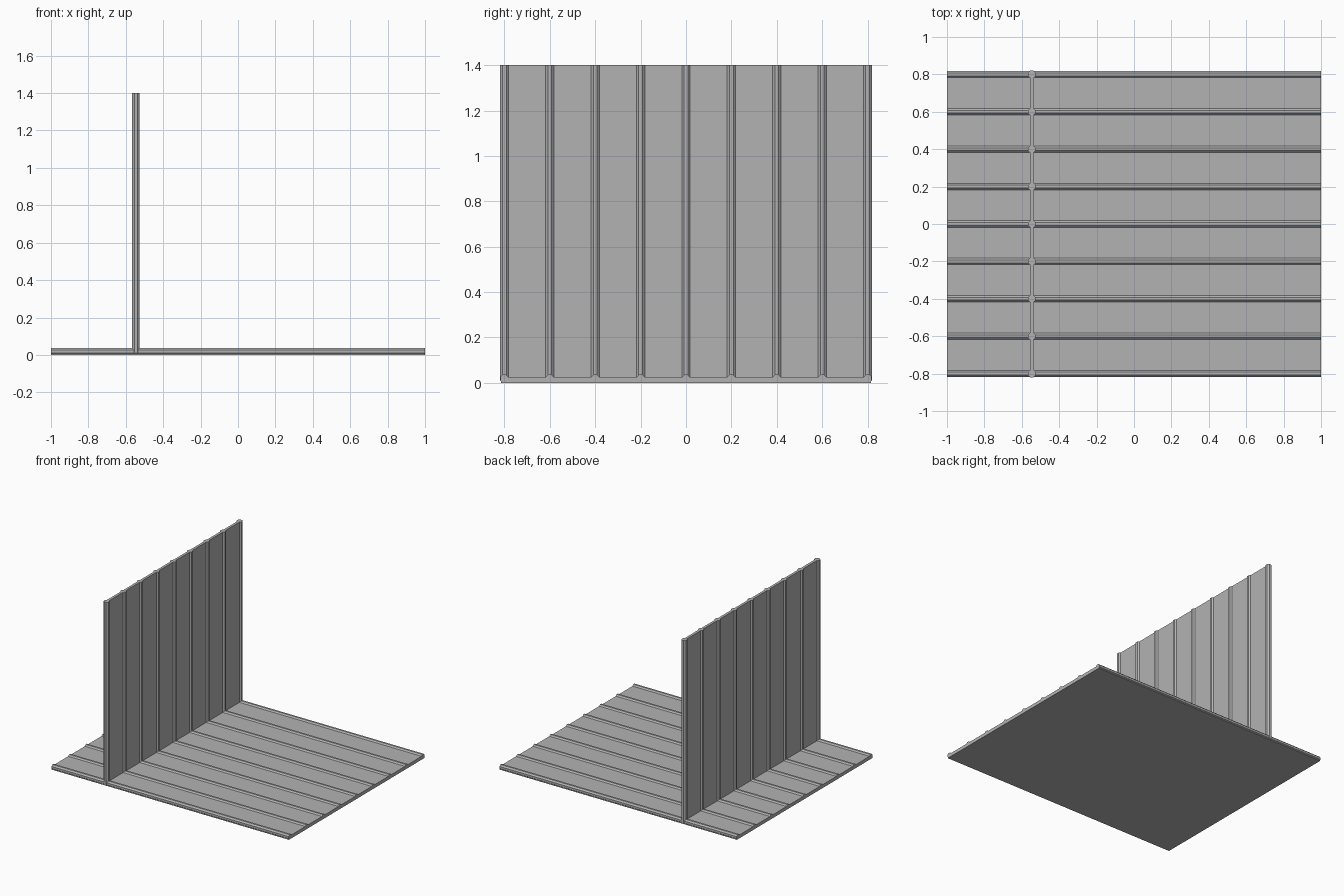
import bpy, bmesh, math
from mathutils import Matrix

cube = bpy.data.objects.get("Cube")
if cube:
    bpy.data.objects.remove(cube, do_unlink=True)

grey = bpy.data.materials.new("panel grey")
grey.use_nodes = True
colour = (0.45, 0.45, 0.45, 1)
grey.diffuse_color = colour
grey.node_tree.nodes["Principled BSDF"].inputs["Base Color"].default_value = colour

WALL_X, TOP, HALF, SLAB = -0.546, 1.4, 0.8, 0.026
RIB_YS = [0.2 * i for i in range(-4, 5)]


def finish(name, bm):
    mesh = bpy.data.meshes.new(name)
    bm.to_mesh(mesh)
    bm.free()
    mesh.materials.append(grey)
    bpy.context.collection.objects.link(bpy.data.objects.new(name, mesh))


def box(name, size, centre):
    bm = bmesh.new()
    bmesh.ops.create_cube(bm, size=1, matrix=Matrix.Translation(centre) @ Matrix.Diagonal((*size, 1)))
    finish(name, bm)


def rib(name, apothem, length, centre, along_x=False):
    # Eight-sided bar with flats facing the axes
    bm = bmesh.new()
    turn = Matrix.Rotation(math.pi / 2, 4, "Y") if along_x else Matrix.Identity(4)
    r = apothem / math.cos(math.pi / 8)
    bmesh.ops.create_cone(bm, cap_ends=True, segments=8, radius1=r, radius2=r, depth=length,
                          matrix=Matrix.Translation(centre) @ turn @ Matrix.Rotation(math.pi / 8, 4, "Z"))
    finish(name, bm)


# Flat panels
box("floor_panel", (2, 2 * HALF + 0.03, SLAB), (0, 0, SLAB / 2))
box("wall_panel", (0.02, 2 * HALF, TOP - 0.01), (WALL_X, 0, (TOP + 0.01) / 2))

# Matching ribs on floor and wall
for n, y in enumerate(RIB_YS, 1):
    rib(f"floor_rib_{n}", 0.018, 2, (0, y, 0.018), along_x=True)
    rib(f"wall_rib_{n}", 0.02, TOP - 0.01, (WALL_X, y, (TOP + 0.01) / 2))
